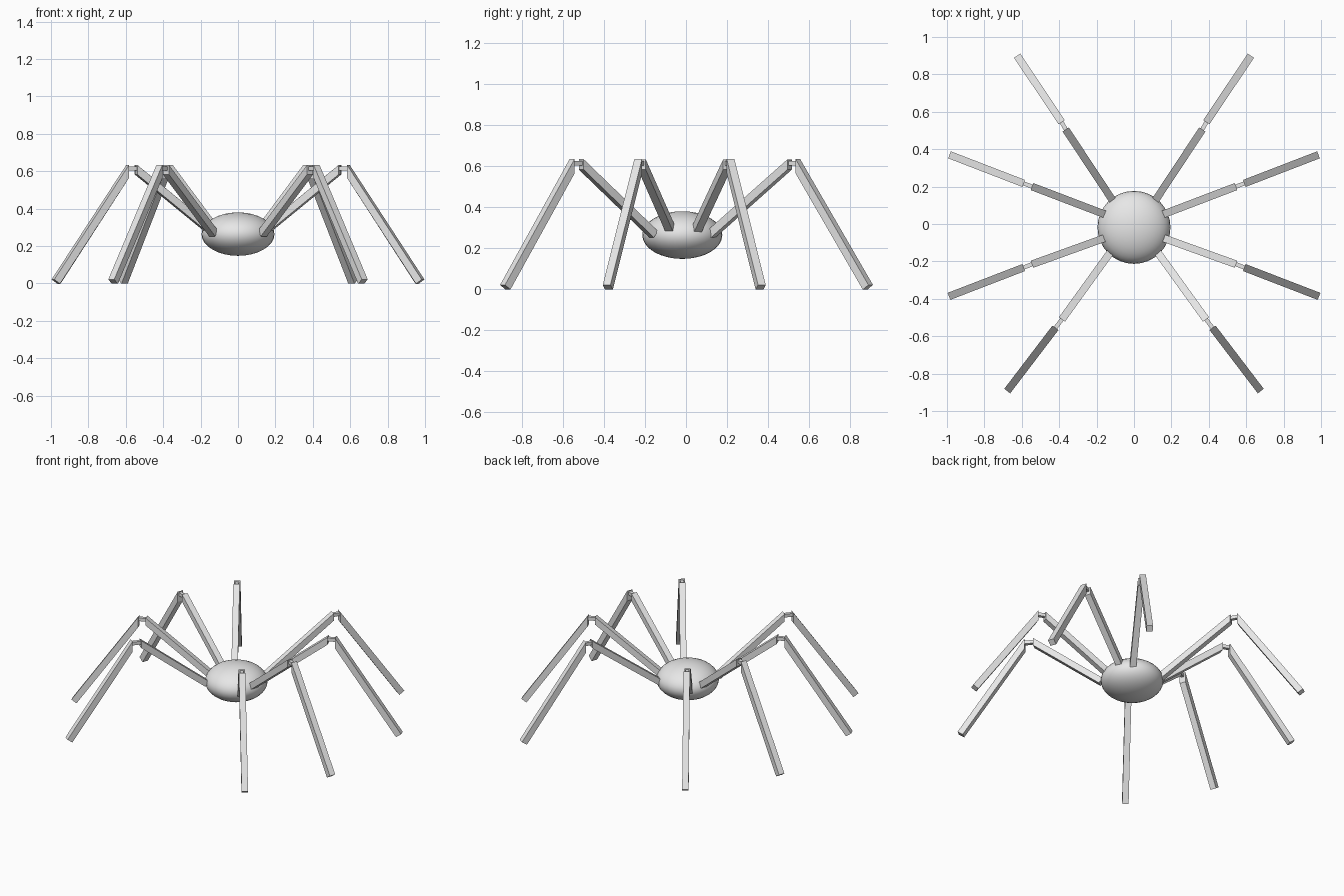
import bpy, math
from mathutils import Vector, Matrix

if "Cube" in bpy.data.objects:
    bpy.data.objects.remove(bpy.data.objects["Cube"])

grey = bpy.data.materials.new("light_grey")
grey.diffuse_color = (0.8, 0.8, 0.8, 1)
grey.use_nodes = True
grey.node_tree.nodes["Principled BSDF"].inputs["Base Color"].default_value = grey.diffuse_color


def bar(name, a, b, width, upright_end=False):
    """Square bar from a to b; upright_end cuts the b end along a vertical plane."""
    axis = (b - a).normalized()
    side = Vector((0, 0, 1)).cross(axis).normalized()
    up = axis.cross(side)
    bpy.ops.mesh.primitive_cube_add(size=1)
    ob = bpy.context.object
    ob.name = name
    rot = Matrix((axis, side, up)).transposed().to_4x4()
    ob.data.transform(Matrix.Translation((a + b) / 2) @ rot
                      @ Matrix.Diagonal(((b - a).length, width, width, 1)))
    if upright_end:
        flat = Vector((axis.x, axis.y, 0)).normalized()
        for v in ob.data.vertices:
            if (v.co - (a + b) / 2).dot(axis) > 0:
                v.co += axis * ((b - v.co).dot(flat) / axis.dot(flat))
    ob.data.materials.append(grey)


# Body: flattened ball
bpy.ops.mesh.primitive_uv_sphere_add(segments=32, ring_count=16, radius=1,
                                     location=(0, -0.018, 0.264))
body = bpy.context.object
body.name = "body"
body.scale = (0.195, 0.195, 0.116)
body.data.materials.append(grey)
bpy.ops.object.shade_smooth()

# Legs on the right: root, inner knee, outer knee and foot in plan, root height
legs = {
    "front": ((0.14, -0.17), (0.385, -0.51), (0.42, -0.555), (0.678, -0.894), 0.268),
    "mid_front": ((0.17, -0.08), (0.545, -0.215), (0.59, -0.233), (0.99, -0.387), 0.29),
    "mid_back": ((0.17, 0.057), (0.545, 0.20), (0.59, 0.217), (0.987, 0.37), 0.29),
    "back": ((0.12, 0.135), (0.365, 0.505), (0.387, 0.545), (0.625, 0.90), 0.268),
}
WIDTH = 0.04
for name, (root, knee_in, knee_out, foot, root_z) in legs.items():
    for label, s in (("right", 1), ("left", -1)):
        def point(p, z):
            return Vector((p[0] * s, p[1], z))
        out = (point(foot, 0) - point(root, 0)).normalized()
        r = point(root, root_z) - out * 0.015
        f = point(foot, 0.01) - out * 0.017
        bar(f"{name}_upper_leg_{label}", r, point(knee_in, 0.608), WIDTH, True)
        bar(f"{name}_lower_leg_{label}", f, point(knee_out, 0.599), WIDTH, True)
        # Thin knee pin joining both halves
        bar(f"{name}_knee_{label}", point(knee_in, 0.615) - out * 0.005,
            point(knee_out, 0.615) + out * 0.005, 0.022)
